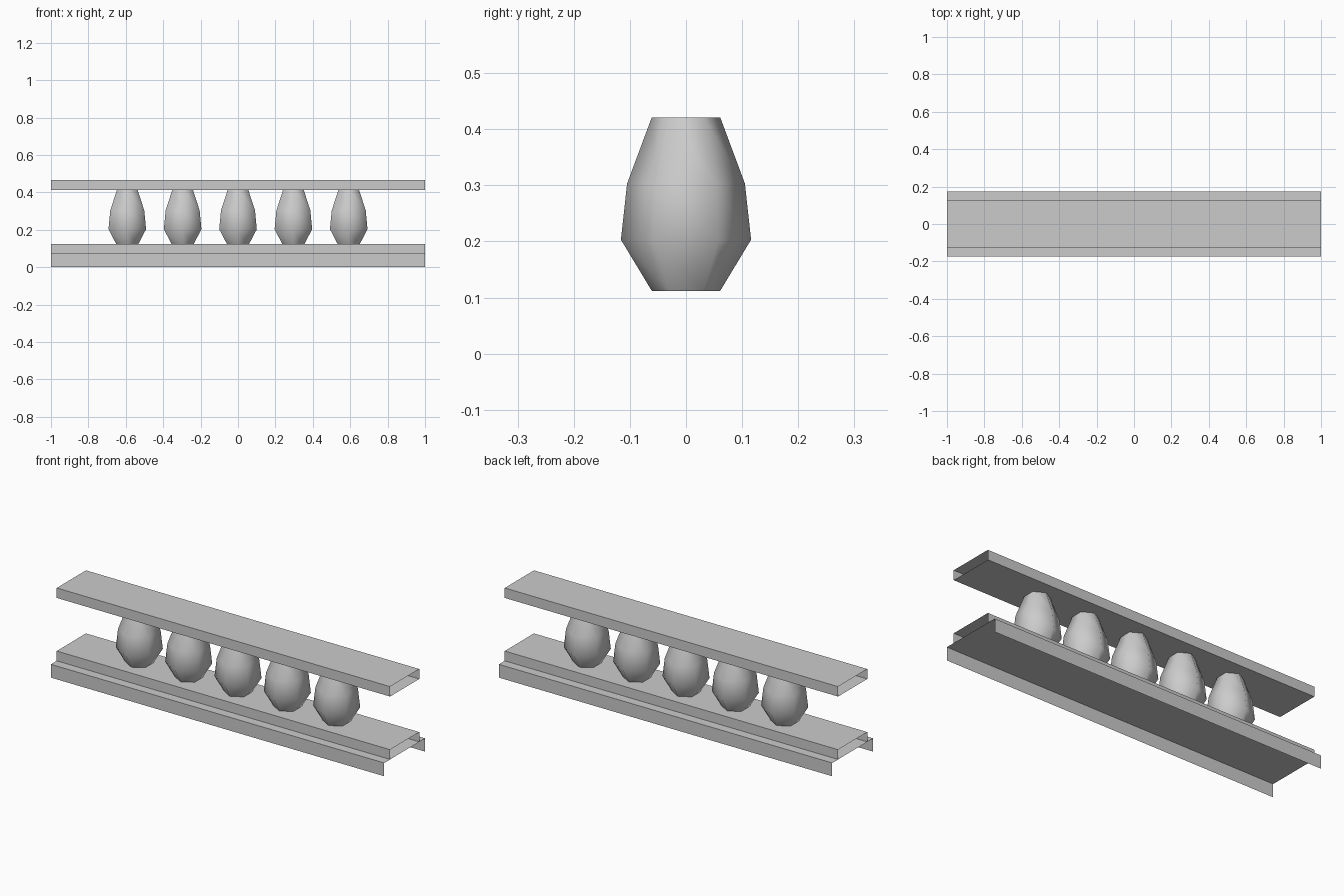
import bpy
import bmesh
from math import cos, sin, pi

cube = bpy.data.objects.get("Cube")
if cube:
    bpy.data.objects.remove(cube, do_unlink=True)

# One plain stone colour
stone = bpy.data.materials.new("grey stone")
stone.use_nodes = True
GREY = (0.6, 0.6, 0.6, 1)
stone.diffuse_color = GREY
stone.node_tree.nodes["Principled BSDF"].inputs["Base Color"].default_value = GREY


def make_object(name, bm, smooth=False):
    bmesh.ops.recalc_face_normals(bm, faces=bm.faces)
    mesh = bpy.data.meshes.new(name)
    bm.to_mesh(mesh)
    bm.free()
    mesh.materials.append(stone)
    for face in mesh.polygons:
        face.use_smooth = smooth
    obj = bpy.data.objects.new(name, mesh)
    bpy.context.collection.objects.link(obj)
    return obj


def bridge_rings(bm, a, b, closed):
    n = len(a)
    for i in range(n if closed else n - 1):
        j = (i + 1) % n
        bm.faces.new((a[i], a[j], b[j], b[i]))


def sheet_rail(name, half_width, low, high, closed):
    """Thin folded sheet along x, open at both ends."""
    profile = [(-half_width, low), (-half_width, high),
               (half_width, high), (half_width, low)]
    bm = bmesh.new()
    left, right = [[bm.verts.new((x, y, z)) for y, z in profile] for x in (-1, 1)]
    bridge_rings(bm, left, right, closed)
    return make_object(name, bm)


# Rails: wide channel foot, narrower plinth on it, and handrail
foot = sheet_rail("foot_channel", 0.175, 0, 0.072, False)
# Keep the foot's sheet facing outward
foot_faces = foot.data.polygons
if max(p.normal.z for p in foot_faces) < 0.5:
    foot.data.flip_normals()
sheet_rail("plinth_rail", 0.125, 0.072, 0.125, True)
sheet_rail("hand_rail", 0.125, 0.413, 0.467, True)

# Six-sided balusters, with corners towards front and back
PROFILE = [(0.061, 0.112), (0.116, 0.203), (0.105, 0.303), (0.061, 0.421)]
SIDES = 6
for k in range(5):
    centre = (k - 2) * 0.296
    bm = bmesh.new()
    rings = [[bm.verts.new((centre + r * sin(2 * pi * i / SIDES),
                            r * cos(2 * pi * i / SIDES), z))
              for i in range(SIDES)] for r, z in PROFILE]
    for lower, upper in zip(rings, rings[1:]):
        bridge_rings(bm, lower, upper, True)
    make_object(f"baluster_{k + 1}", bm, smooth=True)
